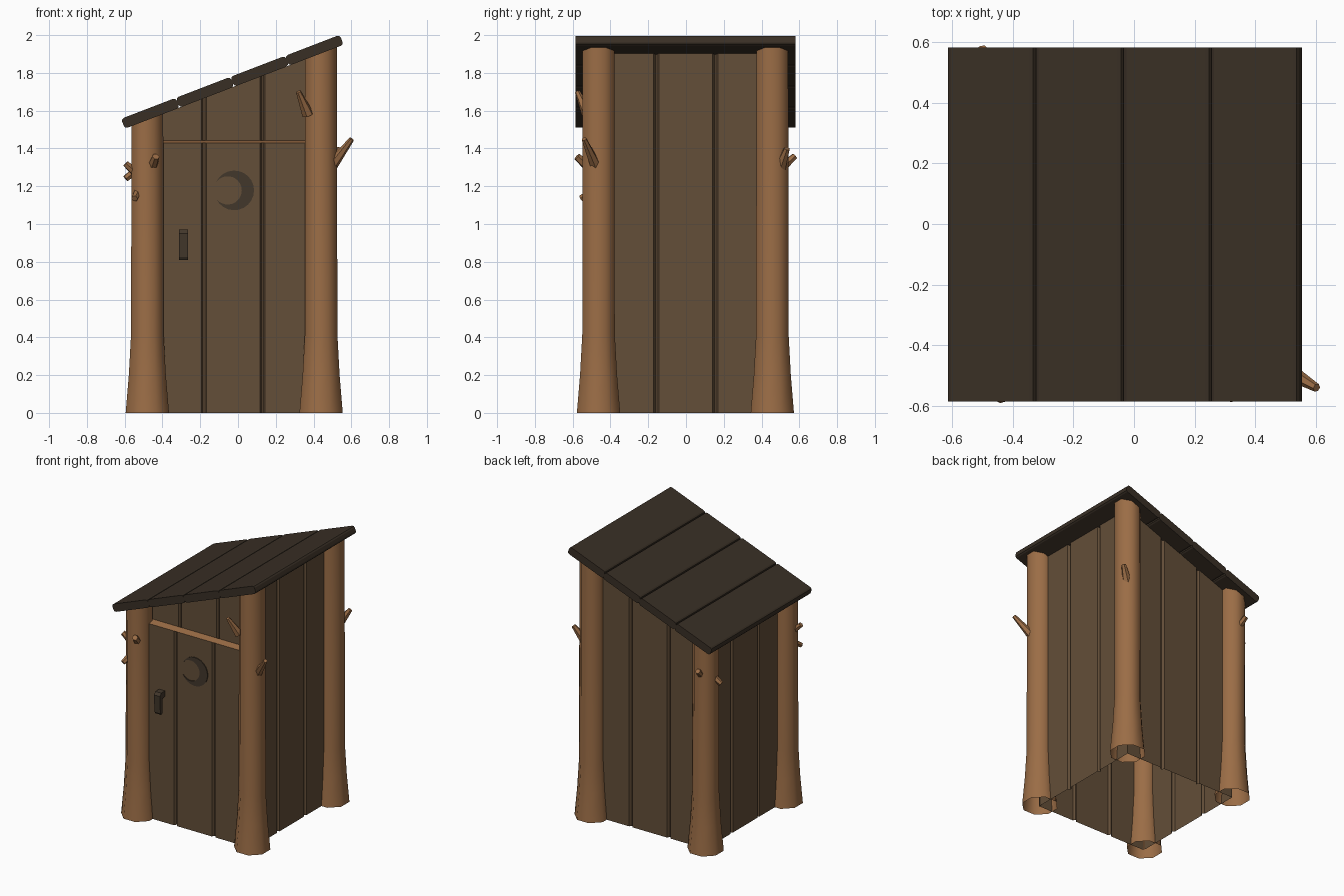
import bpy, bmesh, math
from mathutils import Vector

if "Cube" in bpy.data.objects:
    bpy.data.objects.remove(bpy.data.objects["Cube"])


def mat(name, r, g, b):
    m = bpy.data.materials.new(name)
    lin = [(c / 255 / 12.92) if c < 10 else ((c / 255 + 0.055) / 1.055) ** 2.4 for c in (r, g, b)]
    m.diffuse_color = (*lin, 1)
    m.use_nodes = True
    m.node_tree.nodes["Principled BSDF"].inputs["Base Color"].default_value = m.diffuse_color
    return m


LOG = mat("log brown", 155, 109, 70)
PLANK = mat("plank brown", 99, 78, 56)
ROOF = mat("roof dark brown", 57, 47, 37)
TRIM = mat("dark trim", 66, 55, 43)

XL, XR, YF, YB = -0.48, 0.44, -0.463, 0.457      # post centres
SLOPE, ANG = math.tan(math.radians(21)), math.radians(21)


def roof_under(x):
    return 1.753 + SLOPE * (x + 0.03) - 0.0285


def add(name, verts, faces, material, smooth=False):
    me = bpy.data.meshes.new(name)
    me.from_pydata(verts, [], faces)
    me.materials.append(material)
    ob = bpy.data.objects.new(name, me)
    bpy.context.collection.objects.link(ob)
    if smooth:
        bpy.ops.object.select_all(action='DESELECT')
        ob.select_set(True)
        bpy.context.view_layer.objects.active = ob
        bpy.ops.object.shade_smooth_by_angle(angle=math.radians(50))
    return ob


def bridge(n, rings):
    return [(r * n + i, r * n + (i + 1) % n, (r + 1) * n + (i + 1) % n, (r + 1) * n + i)
            for r in range(rings - 1) for i in range(n)]


# Flared log posts, open at the bottom, cut to the roof slope
def post(name, cx, cy, n=8):
    verts = []
    for z, r in ((0, 0.124), (0.2, 0.106), (0.42, 0.093), (None, 0.091)):
        for i in range(n):
            a = 2 * math.pi * (i + 0.5) / n
            x, y = cx + r * math.cos(a), cy + r * math.sin(a)
            verts.append((x, y, roof_under(x) if z is None else z))
    add(name, verts, bridge(n, 4) + [tuple(range(3 * n, 4 * n))], LOG, True)


for fx, x in (("left", XL), ("right", XR)):
    for fy, y in (("front", YF), ("back", YB)):
        post(f"{fy}_{fx}_post", x, y)


# Broken branch stubs: start, end, start radius, end radius
def stub(name, a, b, r0, r1, n=6):
    a, b = Vector(a), Vector(b)
    q = (b - a).to_track_quat('Z', 'Y')
    verts = [c + q @ Vector((r * math.cos(2 * math.pi * i / n), r * math.sin(2 * math.pi * i / n), 0))
             for c, r in ((a, r0), (b, r1)) for i in range(n)]
    add(name, verts, bridge(n, 2) + [tuple(range(n, 2 * n))], LOG, True)


for k, (a, b, r0, r1) in enumerate((
        ((0.49, -0.475, 1.30), (0.602, -0.54, 1.45), 0.032, 0.014),
        ((0.37, -0.52, 1.58), (0.32, -0.575, 1.70), 0.032, 0.014),
        ((-0.45, -0.53, 1.315), (-0.435, -0.577, 1.357), 0.026, 0.02),
        ((-0.54, -0.48, 1.27), (-0.595, -0.49, 1.32), 0.024, 0.018),
        ((-0.53, -0.50, 1.17), (-0.548, -0.555, 1.135), 0.022, 0.018),
        ((-0.49, 0.52, 1.31), (-0.50, 0.577, 1.36), 0.024, 0.018),
        ((-0.54, 0.45, 1.285), (-0.595, 0.44, 1.24), 0.024, 0.018),
        ((0.48, 0.50, 1.30), (0.54, 0.535, 1.40), 0.032, 0.016))):
    stub(f"branch_stub_{k + 1}", a, b, r0, r1)


# Plank walls: sheet of three boards separated by V grooves
def wall(name, start, end, grooves, z0=0.0, z1=None):
    s, e = Vector((*start, 0)), Vector((*end, 0))
    d = (e - s).normalized()
    inward = Vector((-d.y, d.x, 0))
    pts = [s]
    for g in grooves:
        for off, dep in ((-0.014, 0), (-0.004, 0.018), (0.004, 0.018), (0.014, 0)):
            pts.append(s + d * (g + off) + inward * dep)
    pts.append(e)
    n = len(pts)
    verts = [(p.x, p.y, z0) for p in pts]
    verts += [(p.x, p.y, roof_under(p.x) if z1 is None else z1) for p in pts]
    return add(name, verts, [(i, i + 1, n + i + 1, n + i) for i in range(n - 1)], PLANK)


DOOR_Y, TOP_Y = YF - 0.007, YF + 0.045
front_grooves = (-0.18 - XL, 0.13 - XL)
wall("door", (XL, DOOR_Y), (XR, DOOR_Y), front_grooves, 0, 1.43)
wall("upper_front_wall", (XL, TOP_Y), (XR, TOP_Y), front_grooves, 1.43)
wall("right_wall", (XR, YF), (XR, YB), (0.305, 0.618))
wall("back_wall", (XR, YB), (XL, YB), (0.31, 0.62))
wall("left_wall", (XL, YB), (XL, YF), (0.302, 0.615))

# Pale ledge along the top of the door
add("door_ledge", [(XL, DOOR_Y, 1.43), (XR, DOOR_Y, 1.43), (XR, TOP_Y, 1.442), (XL, TOP_Y, 1.442)],
    [(0, 1, 2, 3)], LOG)


# Solid made by pushing a flat outline along a vector
def prism(name, outline, push, material):
    n = len(outline)
    verts = [Vector(p) for p in outline] + [Vector(p) + Vector(push) for p in outline]
    ob = add(name, verts, bridge(n, 2) + [tuple(range(n)), tuple(range(n, 2 * n))], material)
    bm = bmesh.new()
    bm.from_mesh(ob.data)
    bmesh.ops.recalc_face_normals(bm, faces=bm.faces)
    bm.to_mesh(ob.data)
    bm.free()
    return ob


# Crescent moon plate on the door: strip between two arcs
N = 20
a_out, a_in = math.radians(154), math.radians(142)
verts, faces = [], []
for y in (DOOR_Y - 0.006, DOOR_Y + 0.001):
    for i in range(N + 1):
        t = 2 * i / N - 1
        verts.append((-0.02 + 0.105 * math.cos(a_out * t), y, 1.178 + 0.105 * math.sin(a_out * t)))
        verts.append((-0.055 + 0.075 * math.cos(a_in * t), y, 1.178 + 0.075 * math.sin(a_in * t)))
B = 2 * (N + 1)
for i in range(N):
    o, p = 2 * i, 2 * i + 2
    faces += [(o, p, p + 1, o + 1), (o, o + B, p + B, p), (o + 1, p + 1, p + 1 + B, o + 1 + B)]
add("crescent_moon", verts, faces, TRIM)

# Bent door handle
y = DOOR_Y
prism("door_handle", [(-0.313, y, 0.97), (-0.313, y - 0.045, 0.97), (-0.313, y - 0.06, 0.95),
                      (-0.313, y - 0.055, 0.825), (-0.313, y - 0.045, 0.81), (-0.313, y - 0.028, 0.82),
                      (-0.313, y - 0.03, 0.925), (-0.313, y, 0.93)], (0.048, 0, 0), TRIM)

# Sloped roof boards
for k in range(4):
    s = (k - 1.5) * 0.31
    bm = bmesh.new()
    bmesh.ops.create_cube(bm, size=1)
    bmesh.ops.scale(bm, vec=(0.31, 1.166, 0.056), verts=bm.verts)
    long_edges = [e for e in bm.edges if abs(e.verts[0].co.y - e.verts[1].co.y) > 0.5]
    bmesh.ops.bevel(bm, geom=long_edges, offset=0.016, segments=2, profile=0.5, affect='EDGES')
    me = bpy.data.meshes.new("roof_board")
    bm.to_mesh(me)
    bm.free()
    me.materials.append(ROOF)
    ob = bpy.data.objects.new(f"roof_board_{k + 1}", me)
    ob.location = (-0.03 + s * math.cos(ANG), -0.002, 1.753 + s * math.sin(ANG))
    ob.rotation_euler = (0, -ANG, 0)
    bpy.context.collection.objects.link(ob)
